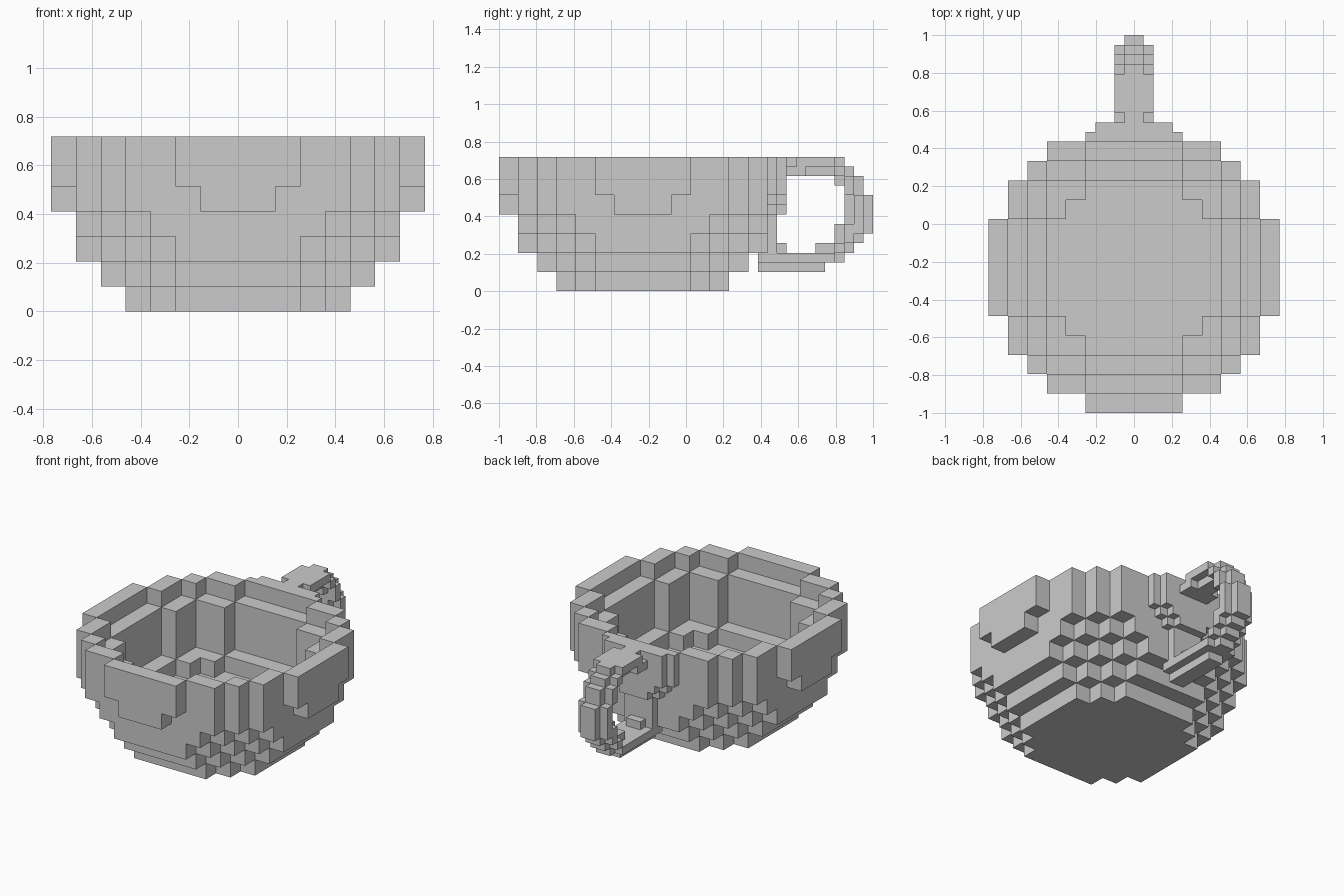
import bpy, bmesh
from mathutils import Vector

if "Cube" in bpy.data.objects:
    bpy.data.objects.remove(bpy.data.objects["Cube"])

H = 2 / 39                 # half-size block; the cup uses blocks of 2H
YC = 1 - 24 * H            # cup centre in y

mat = bpy.data.materials.new("plain_grey")
mat.diffuse_color = (0.6, 0.6, 0.6, 1)
mat.use_nodes = True
mat.node_tree.nodes["Principled BSDF"].inputs["Base Color"].default_value = mat.diffuse_color


def build_blocks(name, cells, size, origin):
    """Make a mesh from the exposed faces of a set of grid cells."""
    bm = bmesh.new()
    verts = {}

    def vert(p):
        if p not in verts:
            verts[p] = bm.verts.new(origin + Vector(p) * size)
        return verts[p]

    for cell in cells:
        for ax in range(3):
            u, v = (ax + 1) % 3, (ax + 2) % 3
            for side in (0, 1):
                near = list(cell)
                near[ax] += 1 if side else -1
                if tuple(near) in cells:
                    continue
                loop = []
                for du, dv in ((0, 0), (1, 0), (1, 1), (0, 1)):
                    p = list(cell)
                    p[ax] += side
                    p[u] += du
                    p[v] += dv
                    loop.append(vert(tuple(p)))
                bm.faces.new(loop if side else loop[::-1])
    me = bpy.data.meshes.new(name)
    bm.to_mesh(me)
    bm.free()
    me.materials.append(mat)
    ob = bpy.data.objects.new(name, me)
    bpy.context.collection.objects.link(ob)
    return ob


def disc(widths):
    """Cells of a round layer, from its half-width at each distance in y."""
    n = len(widths) - 1
    return {(i, j) for j in range(-n, n + 1)
            for i in range(-widths[abs(j)], widths[abs(j)] + 1)}


# Cup: outer layers from the foot up, and the hollow in each
rim = [7, 7, 7, 6, 6, 5, 4, 2]
outer = [[4, 4, 4, 3, 2], [5, 5, 5, 4, 3, 2], [6, 6, 6, 5, 4, 3, 2],
         [6, 6, 6, 6, 5, 4, 3], [7, 7, 6, 6, 6, 5, 4, 1], rim, rim]
well = [5, 5, 5, 4, 4, 2]
hollow = {2: [4, 4, 4, 3, 2], 3: well, 4: well, 5: well,
          6: [6, 6, 6, 5, 5, 4, 2]}
cup = set()
for k, widths in enumerate(outer):
    layer = disc(widths)
    if k in hollow:
        layer -= disc(hollow[k])
    cup |= {(i, j, k) for i, j in layer if j < 7}   # back row is the handle mount
build_blocks("cup", cup, 2 * H, Vector((-H, YC - H, 0)))


def bars(boxes):
    """Cells of boxes given as half-width, y range, z range."""
    return {(a, b, c) for w, b0, b1, c0, c1 in boxes for a in range(-w, w)
            for b in range(b0, b1) for c in range(c0, c1)}


# Handle mount on the back of the cup
mount = bars([(5, 13, 14, 10, 14), (4, 13, 14, 9, 10), (3, 13, 14, 8, 9),
              (4, 14, 15, 10, 14), (3, 14, 15, 9, 10), (2, 14, 15, 8, 9),
              (2, 13, 14, 4, 8), (1, 14, 15, 4, 5)])
build_blocks("handle_mount", mount, H, Vector((0, YC, 0)))

# Handle ring: wide core with narrow inner and outer ridges
handle = bars([
    (2, 16, 20, 13, 14), (1, 15, 21, 13, 14),                       # top
    (2, 15, 17, 12, 13), (1, 17, 20, 12, 13), (2, 20, 21, 12, 13),
    (1, 21, 22, 12, 13), (1, 20, 21, 11, 12), (2, 21, 22, 10, 12),  # upper bend
    (1, 22, 23, 10, 12),
    (1, 21, 22, 7, 10), (2, 22, 23, 6, 10), (1, 23, 24, 6, 10),     # outer side
    (2, 21, 22, 5, 7), (1, 22, 23, 5, 6), (1, 20, 21, 5, 7),        # lower bend
    (2, 20, 21, 4, 5), (1, 21, 22, 4, 5), (1, 18, 20, 4, 5),
    (2, 12, 20, 3, 4), (1, 20, 21, 3, 4), (1, 12, 19, 2, 3),        # bottom
])
build_blocks("handle", handle, H, Vector((0, YC, 0)))
